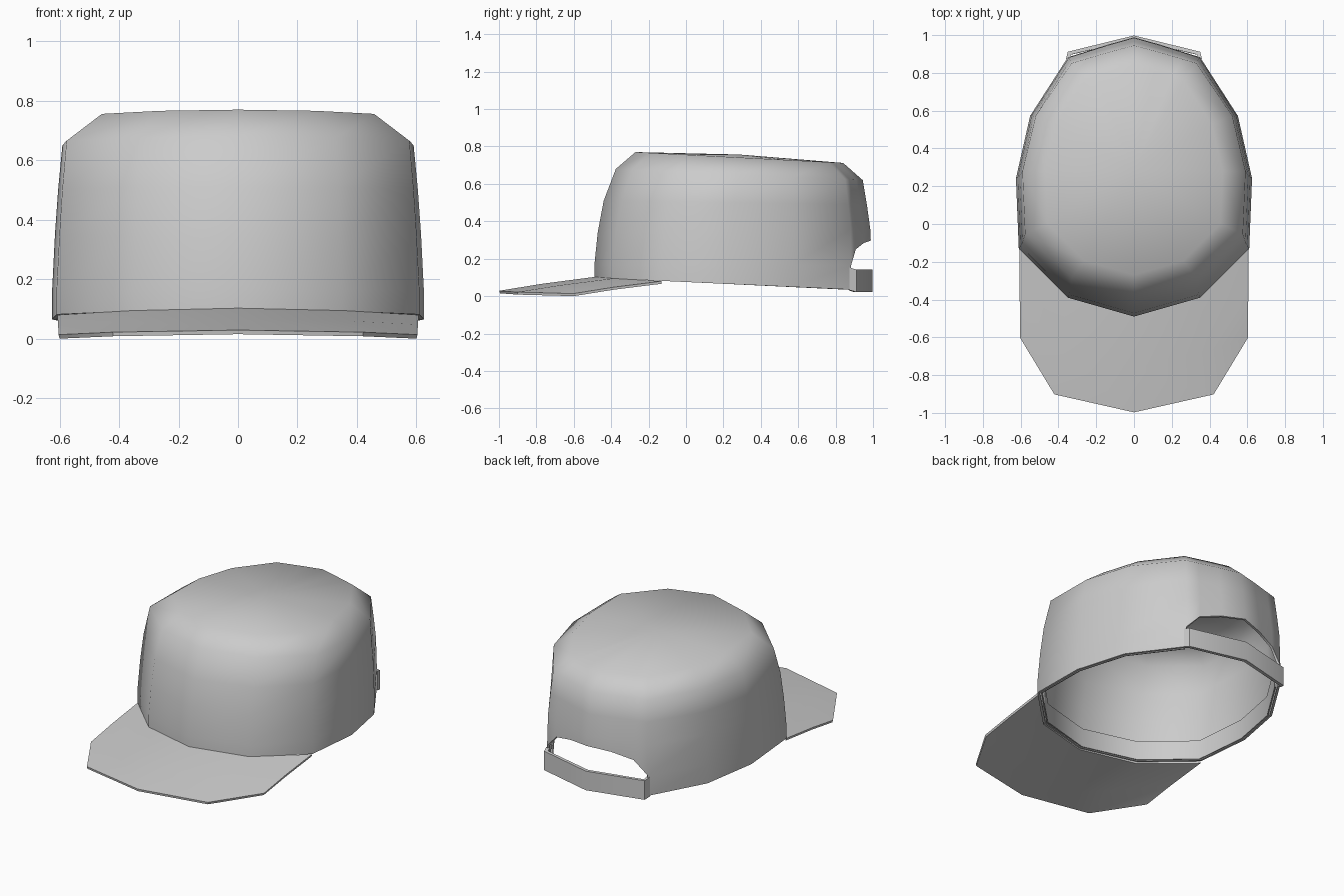
import bpy, math

if "Cube" in bpy.data.objects:
    bpy.data.objects.remove(bpy.data.objects["Cube"])

# Half outline of the crown seen from above, front centre to back centre
HALF = [(0, -.49), (.35, -.39), (.61, -.13), (.625, .24), (.55, .57),
        (.35, .88), (.27, .905), (.14, .946), (0, .985)]
OUTLINE = HALF + [(-x, y) for x, y in HALF[-2:0:-1]]
N = len(OUTLINE)


def make(name, verts, faces, thickness, offset, angle=60):
    me = bpy.data.meshes.new(name)
    me.from_pydata(verts, [], faces)
    ob = bpy.data.objects.new(name, me)
    bpy.context.collection.objects.link(ob)
    bpy.ops.object.select_all(action='DESELECT')
    ob.select_set(True)
    bpy.context.view_layer.objects.active = ob
    mod = ob.modifiers.new("thickness", 'SOLIDIFY')
    mod.thickness = thickness
    mod.offset = offset
    bpy.ops.object.modifier_apply(modifier=mod.name)
    bpy.ops.object.shade_smooth_by_angle(angle=math.radians(angle))
    return ob


def ring(xs, yf, yb, zf, zb):
    """Outline fitted between a front and a back point, tilted in z."""
    pts = []
    for x, y in OUTLINE:
        t = (y + .49) / 1.475
        pts.append((x * xs, yf + (yb - yf) * t, zf + (zb - zf) * t))
    return pts


def in_opening(i):
    a, b = OUTLINE[i], OUTLINE[(i + 1) % N]
    return min(a[1], b[1]) > .87


def quads(rows, skip=lambda r, i: False, cols=N, closed=True):
    return [(r * cols + i, r * cols + (i + 1) % cols,
             (r + 1) * cols + (i + 1) % cols, (r + 1) * cols + i)
            for r in range(rows - 1)
            for i in range(cols if closed else cols - 1) if not skip(r, i)]


# Crown: stacked rings, closed top, arched opening at the back
rings = [ring(1, -.49, .985, .098, .03),
         ring(1, -.49, .988, .165, .165),
         ring(.985, -.472, .985, .34, .36),
         ring(.968, -.44, .967, .51, .49),
         ring(.945, -.375, .945, .68, .62),
         ring(.75, -.27, .84, .77, .712)]
arch = {.27: .25, .14: .283, 0: .297}
for i, (x, y, z) in enumerate(rings[1]):
    if y > .9 and abs(x) in arch:
        rings[1][i] = (x, y, arch[abs(x)])
verts = [p for r in rings for p in r]
faces = quads(len(rings), lambda r, i: r == 0 and in_opening(i))
centre = len(verts)
verts.append((0, .285, .757))
top = (len(rings) - 1) * N
faces += [(top + i, top + (i + 1) % N, centre) for i in range(N)]
make("crown", verts, faces, .014, -1)

# Sweatband inside the rim
band = [ring(.965, -.465, .955, .098, .03), ring(.96, -.462, .952, .215, .155)]
make("sweatband", band[0] + band[1],
     quads(2, lambda r, i: in_opening(i)), .008, 0)

# Brim: lofted from the crown front to the outer edge
inner = [(.605, -.13, .082), (.35, -.385, .097), (0, -.485, .105)]
outer = [(.6, -.6, .016), (.42, -.9, .024), (0, -.995, .031)]
inner, outer = [h + [(-x, y, z) for x, y, z in h[-2::-1]] for h in (inner, outer)]
verts = []
for t, lift in ((0, 0), (.55, .004), (1, 0)):
    verts += [(a[0] + (b[0] - a[0]) * t, a[1] + (b[1] - a[1]) * t,
               a[2] + (b[2] - a[2]) * t + lift) for a, b in zip(inner, outer)]
faces = [f[::-1] for f in quads(3, cols=5, closed=False)]
brim = make("brim", verts, faces, .014, -1, 40)
# keep the lowest brim corner on the ground
low = min(v.co.z for v in brim.data.vertices)
for v in brim.data.vertices:
    v.co.z -= low

# Back strap with short ends tucked against the crown
path = [(.36, .875), (.35, .912), (0, .998), (-.35, .912), (-.36, .875)]
verts = [(x, y, z + (.01 if y < .9 else 0)) for z in (.022, .142) for x, y in path]
make("back_strap", verts, quads(2, cols=5, closed=False), .022, -1, 40)
